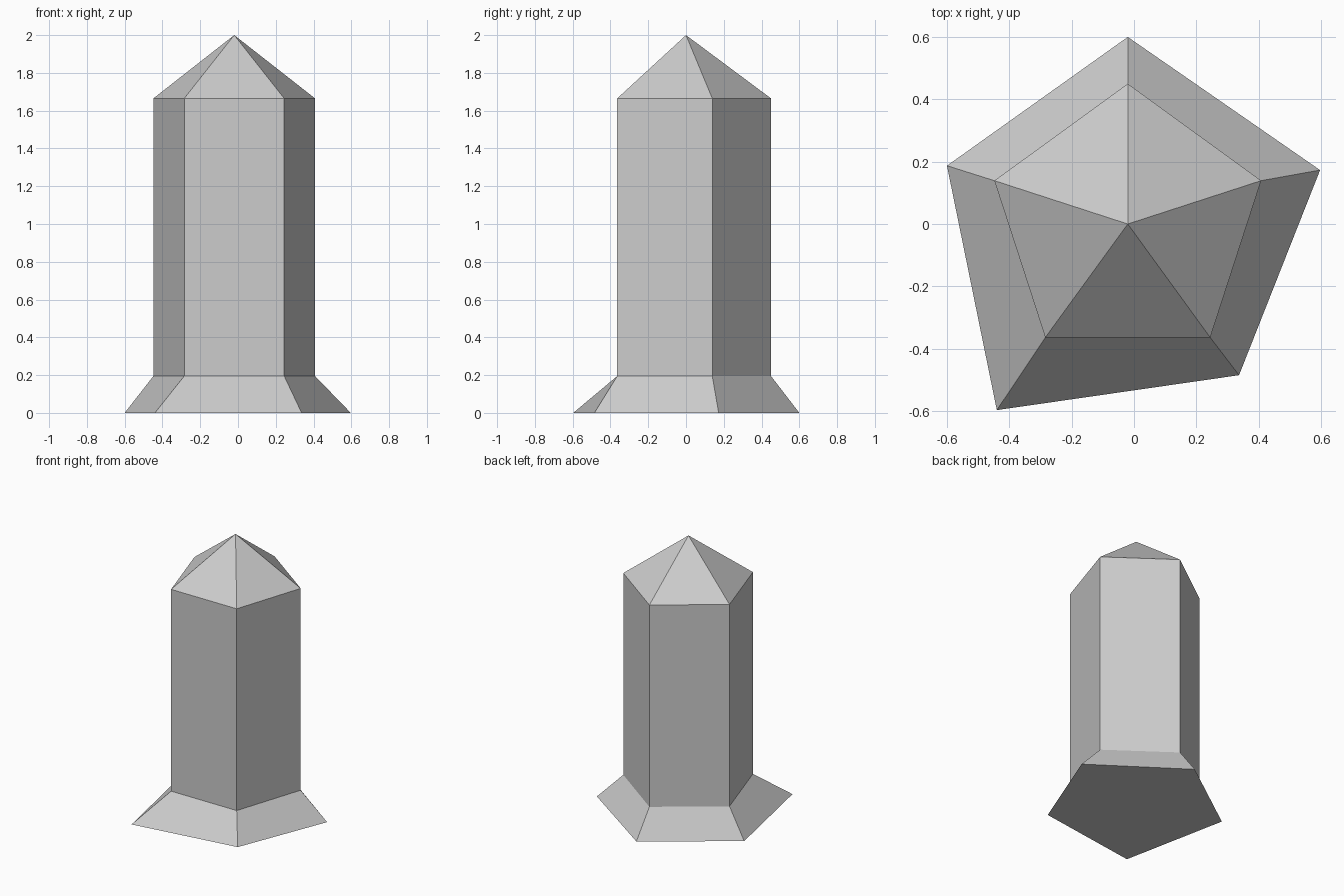
import bpy
import bmesh
from math import cos, sin, radians

default = bpy.data.objects.get("Cube")
if default:
    bpy.data.objects.remove(default, do_unlink=True)

# Single stone colour
stone = bpy.data.materials.new("light_grey")
stone.use_nodes = True
grey = (0.604, 0.604, 0.604, 1)
stone.diffuse_color = grey
stone.node_tree.nodes["Principled BSDF"].inputs["Base Color"].default_value = grey

SIDES = 5
AXIS_X = -0.02
RADIUS = 0.45
FOOT_TOP, EAVES, TIP = 0.195, 1.665, 2.0

bm = bmesh.new()


def ring(z):
    """Regular five-sided ring with one corner pointing to the back."""
    angles = [radians(90 + i * 360 / SIDES) for i in range(SIDES)]
    return [bm.verts.new((AXIS_X + RADIUS * cos(a), RADIUS * sin(a), z)) for a in angles]


def bridge(low, high):
    for i in range(SIDES):
        j = (i + 1) % SIDES
        bm.faces.new((low[i], low[j], high[j], high[i]))


# Irregular flared foot: corners run counter-clockwise from the back
foot = [bm.verts.new((x, y, 0)) for x, y in
        ((AXIS_X, 0.6), (-0.6, 0.187), (-0.44, -0.597), (0.337, -0.485), (0.597, 0.173))]
bm.faces.new(foot[::-1])

# Shaft
shaft_low, shaft_high = ring(FOOT_TOP), ring(EAVES)
bridge(foot, shaft_low)
bridge(shaft_low, shaft_high)

# Pointed cap
tip = bm.verts.new((AXIS_X, 0, TIP))
for i in range(SIDES):
    bm.faces.new((shaft_high[i], shaft_high[(i + 1) % SIDES], tip))

bmesh.ops.recalc_face_normals(bm, faces=bm.faces)
mesh = bpy.data.meshes.new("pointed_pillar")
bm.to_mesh(mesh)
bm.free()
mesh.materials.append(stone)
bpy.context.collection.objects.link(bpy.data.objects.new("pointed_pillar", mesh))
